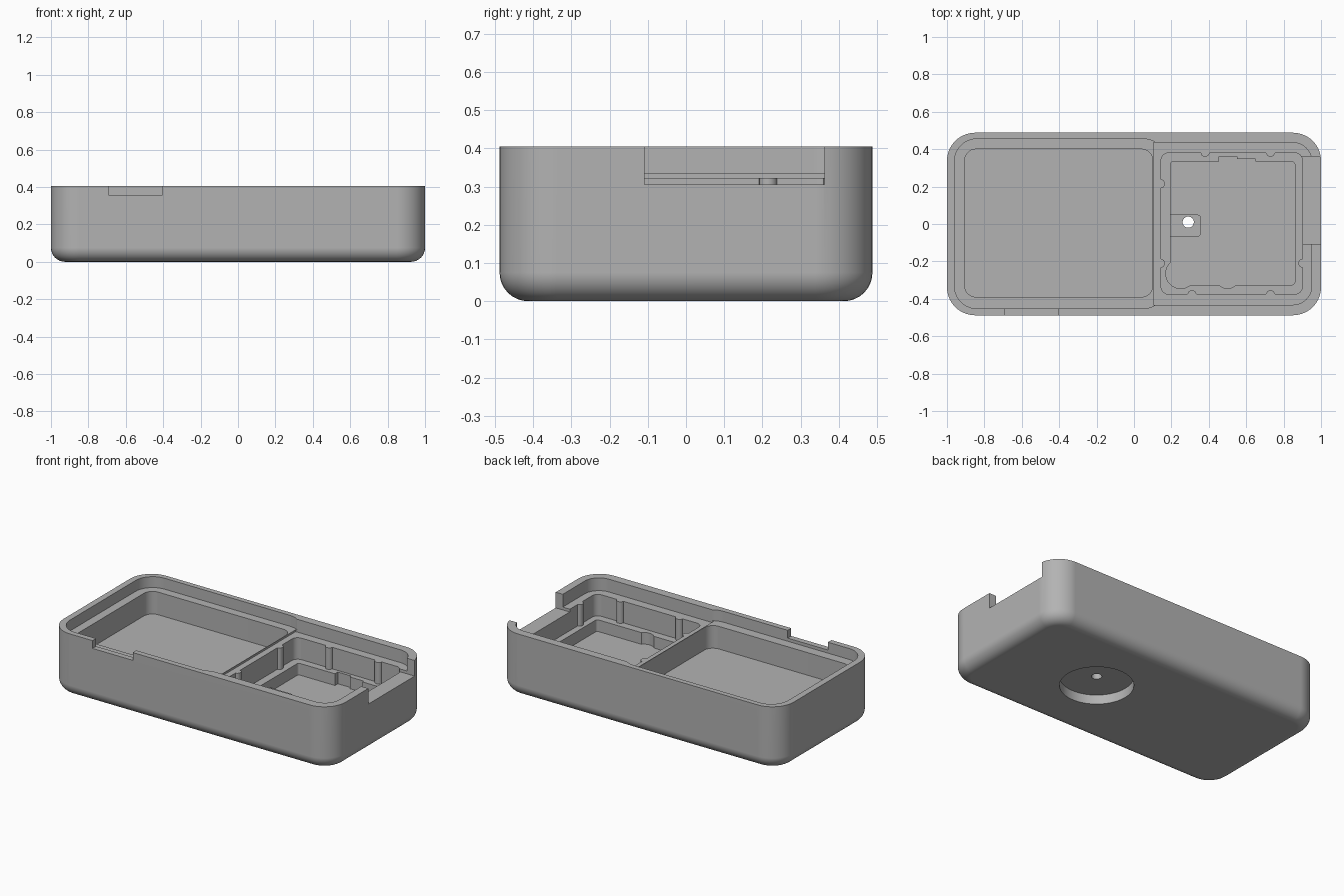
import bpy, bmesh
from math import sin, cos, pi, radians

cube = bpy.data.objects.get("Cube")
if cube:
    bpy.data.objects.remove(cube)

grey = bpy.data.materials.new("plain_grey")
grey.use_nodes = True
grey.diffuse_color = (0.45, 0.45, 0.45, 1)
grey.node_tree.nodes["Principled BSDF"].inputs["Base Color"].default_value = (0.45, 0.45, 0.45, 1)


def outline(x0, x1, y0, y1, r, left_r=None, n=10):
    """Rounded rectangle, with an optional different radius on its left corners."""
    lr = r if left_r is None else left_r
    pts = []
    for k, (x, y, sx, sy, q) in enumerate([(x1, y1, -1, -1, r), (x0, y1, 1, -1, lr),
                                           (x0, y0, 1, 1, lr), (x1, y0, -1, 1, r)]):
        if q == 0:
            pts.append((x, y))
            continue
        for i in range(n + 1):
            a = (k + i / n) * pi / 2
            pts.append((x + sx * q + q * cos(a), y + sy * q + q * sin(a)))
    return pts


def circle(x, y, r, n=32):
    return [(x + r * cos(2 * pi * i / n), y + r * sin(2 * pi * i / n)) for i in range(n)]


def loft(name, layers):
    """Closed solid through a stack of (z, outline) layers."""
    bm = bmesh.new()
    rings = [[bm.verts.new((x, y, z)) for x, y in pts] for z, pts in layers]
    for a, b in zip(rings, rings[1:]):
        for i in range(len(a)):
            j = (i + 1) % len(a)
            bm.faces.new((a[i], a[j], b[j], b[i]))
    bm.faces.new(rings[0][::-1])
    bm.faces.new(rings[-1])
    mesh = bpy.data.meshes.new(name)
    bm.to_mesh(mesh)
    bm.free()
    mesh.materials.append(grey)
    ob = bpy.data.objects.new(name, mesh)
    bpy.context.collection.objects.link(ob)
    return ob


def combine(name, pts, z0, z1, operation='DIFFERENCE'):
    """Cut a prism out of the case, or join it on."""
    tool = loft(name, [(z0, pts), (z1, pts)])
    tool.hide_render = True
    mod = case.modifiers.new(name, 'BOOLEAN')
    mod.operation, mod.solver, mod.object = operation, 'EXACT', tool
    bpy.ops.object.modifier_apply(modifier=mod.name)
    bpy.data.objects.remove(tool)


# Outer shell with a rounded bottom edge
TOP, FILLET, ABOVE = 0.405, 0.075, 0.5
layers = []
for i in range(9):
    a = i / 8 * pi / 2
    d = FILLET * (1 - sin(a))
    layers.append((FILLET * (1 - cos(a)), outline(-1 + d, 1 - d, -0.488 + d, 0.488 - d, 0.15 - d)))
layers.append((TOP, outline(-1, 1, -0.488, 0.488, 0.15)))
case = loft("case", layers)
bpy.context.view_layer.objects.active = case
case.select_set(True)

# Stepped lip for a lid
combine("left_lip", outline(-0.96, 0.17, -0.452, 0.455, 0.12), 0.335, ABOVE)
combine("right_lip", outline(0.105, 0.95, -0.432, 0.435, 0.1, left_r=0), 0.323, ABOVE)

# Two compartments with a divider between them
combine("left_pocket", outline(-0.905, 0.1, -0.39, 0.4, 0.06), 0.19, ABOVE)
combine("right_pocket", outline(0.145, 0.9, -0.375, 0.38, 0.04), 0.185, ABOVE)

# Sunken tray in the right compartment, with its relief cut-outs
FLOOR, MID = 0.11, 0.25
combine("tray", outline(0.195, 0.86, -0.325, 0.333, 0.015), FLOOR, MID)
combine("corner_relief", circle(0.25, -0.265, 0.08), FLOOR, MID)
combine("edge_relief", circle(0.5, -0.285, 0.06), FLOOR, MID)
combine("large_slot", outline(0.455, 0.55, 0.3, 0.362, 0), FLOOR, MID)
combine("small_slot", outline(0.54, 0.65, 0.3, 0.347, 0), FLOOR, MID)

# Round ribs along the compartment walls
for x, y in [(0.38, 0.383), (0.73, 0.383), (0.31, -0.378), (0.73, -0.378),
             (0.142, 0.215), (0.142, -0.21), (0.903, -0.21)]:
    combine("rib", circle(x, y, 0.024, 16), 0.15, 0.323, 'UNION')

# Boss and hole above the round recess underneath
combine("boss", outline(0.18, 0.358, -0.068, 0.05, 0.02), 0.09, 0.135, 'UNION')
combine("bottom_recess", circle(0.29, 0.01, 0.215, 64), -0.1, 0.06)
combine("screw_hole", circle(0.29, 0.01, 0.03), -0.1, MID)

# Port notch on the right end and thumb notch at the front
combine("port_notch", outline(0.88, 1.1, -0.108, 0.362, 0), 0.305, ABOVE)
combine("thumb_notch", outline(-0.69, -0.405, -0.6, -0.44, 0), 0.355, ABOVE)

# Smooth curves, crisp edges
bpy.ops.object.shade_smooth_by_angle(angle=radians(30))
weighted = case.modifiers.new("weighted_normals", 'WEIGHTED_NORMAL')
weighted.keep_sharp = True
